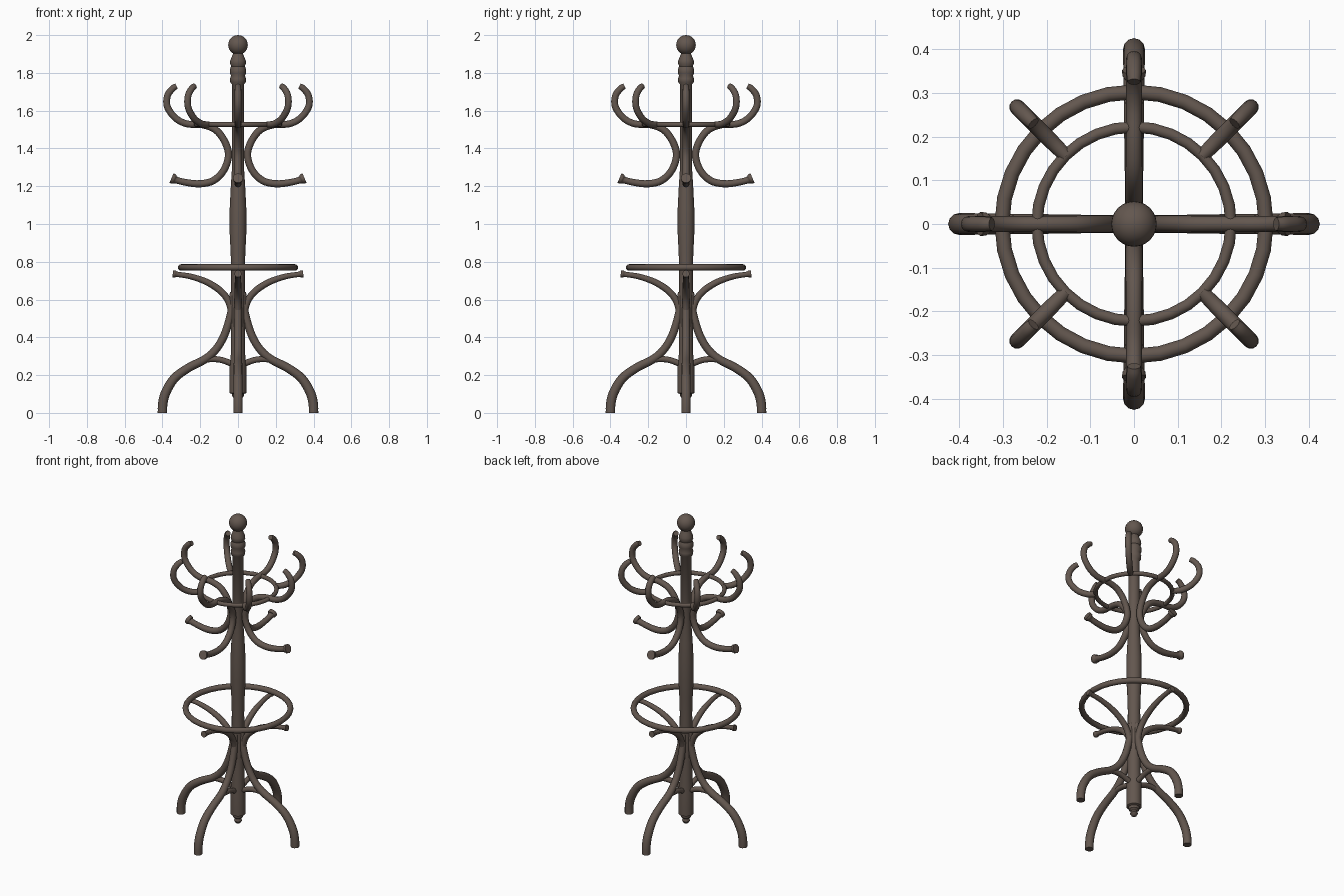
import bpy, bmesh, math
from mathutils import Vector

if "Cube" in bpy.data.objects:
    bpy.data.objects.remove(bpy.data.objects["Cube"])

wood = bpy.data.materials.new("dark brown wood")
wood.diffuse_color = (0.125, 0.095, 0.078, 1)
wood.use_nodes = True
wood.node_tree.nodes["Principled BSDF"].inputs["Base Color"].default_value = wood.diffuse_color


def finish(name, bm):
    bmesh.ops.recalc_face_normals(bm, faces=bm.faces)
    me = bpy.data.meshes.new(name)
    bm.to_mesh(me)
    bm.free()
    me.materials.append(wood)
    ob = bpy.data.objects.new(name, me)
    bpy.context.collection.objects.link(ob)
    bpy.ops.object.select_all(action='DESELECT')
    ob.select_set(True)
    bpy.context.view_layer.objects.active = ob
    bpy.ops.object.shade_smooth_by_angle(angle=math.radians(40))
    return ob


def lathe(name, profile, sides=24):
    bm = bmesh.new()
    rings = []
    for r, z in profile:
        rings.append([bm.verts.new((r * math.cos(2 * math.pi * i / sides),
                                    r * math.sin(2 * math.pi * i / sides), z)) for i in range(sides)])
    for a, b in zip(rings, rings[1:]):
        for i in range(sides):
            j = (i + 1) % sides
            bm.faces.new((a[i], a[j], b[j], b[i]))
    bmesh.ops.remove_doubles(bm, verts=bm.verts, dist=1e-5)
    return finish(name, bm)


def smooth_path(pts, steps=4):
    # Catmull-Rom through (distance, height, tube radius)
    p = [Vector(q) for q in pts]
    p = [2 * p[0] - p[1]] + p + [2 * p[-1] - p[-2]]
    out = []
    for a, b, c, d in zip(p, p[1:], p[2:], p[3:]):
        for k in range(steps):
            t = k / steps
            out.append(0.5 * (2 * b + (c - a) * t + (2 * a - 5 * b + 4 * c - d) * t * t
                              + (3 * b - a - 3 * c + d) * t ** 3))
    return out + [p[-2]]


def bent_rod(name, pts, angle, sides=12):
    path = smooth_path(pts)
    bm = bmesh.new()
    ca, sa = math.cos(angle), math.sin(angle)
    rings = []
    for i, q in enumerate(path):
        t = path[min(i + 1, len(path) - 1)] - path[max(i - 1, 0)]
        n = Vector((-t.y, t.x)).normalized()
        ring = []
        for k in range(sides):
            w = 2 * math.pi * k / sides
            u, v = q.z * math.cos(w), q.z * math.sin(w)
            d, z = q.x + n.x * u, q.y + n.y * u
            ring.append(bm.verts.new((d * ca - v * sa, d * sa + v * ca, z)))
        rings.append(ring)
    for a, b in zip(rings, rings[1:]):
        for k in range(sides):
            j = (k + 1) % sides
            bm.faces.new((a[k], a[j], b[j], b[k]))
    bm.faces.new(rings[0])
    bm.faces.new(rings[-1])
    return finish(name, bm)


def hoop(name, radius, tube, z):
    circle = [(radius + tube * math.cos(2 * math.pi * k / 12),
               z + tube * math.sin(2 * math.pi * k / 12)) for k in range(13)]
    return lathe(name, circle, 32)


# Turned centre pole with bottom drop and collars
lathe("centre_pole", [
    (0, 0.04), (0.014, 0.045), (0.023, 0.06), (0.018, 0.075), (0.03, 0.085), (0.032, 0.1),
    (0.044, 0.105), (0.044, 0.25), (0.037, 0.32), (0.036, 0.75), (0.039, 0.85), (0.044, 0.95),
    (0.044, 1.08), (0.038, 1.2), (0.033, 1.28), (0.033, 1.74), (0.041, 1.75), (0.042, 1.77),
    (0.037, 1.785), (0.043, 1.80), (0.043, 1.82), (0.036, 1.835), (0.042, 1.85),
    (0.041, 1.865), (0.033, 1.885), (0.027, 1.9), (0.022, 1.92), (0, 1.92)])

# Ball on top
lathe("top_ball", [(0.052 * math.sin(math.pi * i / 14), 1.948 - 0.052 * math.cos(math.pi * i / 14))
                   for i in range(15)])

# Hoops
hoop("hook_ring", 0.222, 0.013, 1.527)
hoop("umbrella_ring", 0.302, 0.017, 0.77)

hook = [(0.27, 1.53, 0.018), (0.33, 1.56, 0.018), (0.374, 1.62, 0.018),
        (0.373, 1.68, 0.018), (0.345, 1.718, 0.017), (0.325, 1.73, 0.015)]
s_lower = [(0.352, 1.243, 0.027), (0.338, 1.237, 0.026), (0.325, 1.232, 0.018),
           (0.27, 1.219, 0.018), (0.20, 1.213, 0.019),
           (0.13, 1.23, 0.019), (0.075, 1.285, 0.019), (0.05, 1.365, 0.019),
           (0.072, 1.44, 0.019), (0.12, 1.50, 0.019), (0.19, 1.525, 0.018)]
upper_arm = [(0.345, 0.737, 0.019), (0.332, 0.735, 0.018), (0.318, 0.733, 0.014),
             (0.25, 0.722, 0.015), (0.17, 0.695, 0.017),
             (0.10, 0.652, 0.018), (0.055, 0.60, 0.018), (0.033, 0.53, 0.018), (0.025, 0.45, 0.016)]
leg = [(0.025, 0.64, 0.018), (0.033, 0.55, 0.02), (0.065, 0.43, 0.021), (0.11, 0.345, 0.021),
       (0.17, 0.287, 0.022), (0.26, 0.24, 0.023), (0.335, 0.185, 0.024), (0.382, 0.11, 0.025),
       (0.398, 0.05, 0.025), (0.40, 0.0, 0.025)]
brace = [(0.18, 0.28, 0.015), (0.13, 0.285, 0.016), (0.08, 0.278, 0.016), (0.02, 0.255, 0.016)]

for i in range(4):
    a = i * math.pi / 2
    bent_rod(f"s_hook_{i}", s_lower + hook, a)
    bent_rod(f"corner_hook_{i}", [(0.22, 1.527, 0.016)] + hook, a + math.pi / 4)
    bent_rod(f"ring_support_{i}", upper_arm, a)
    bent_rod(f"leg_{i}", leg, a)
    bent_rod(f"leg_brace_{i}", brace, a)
